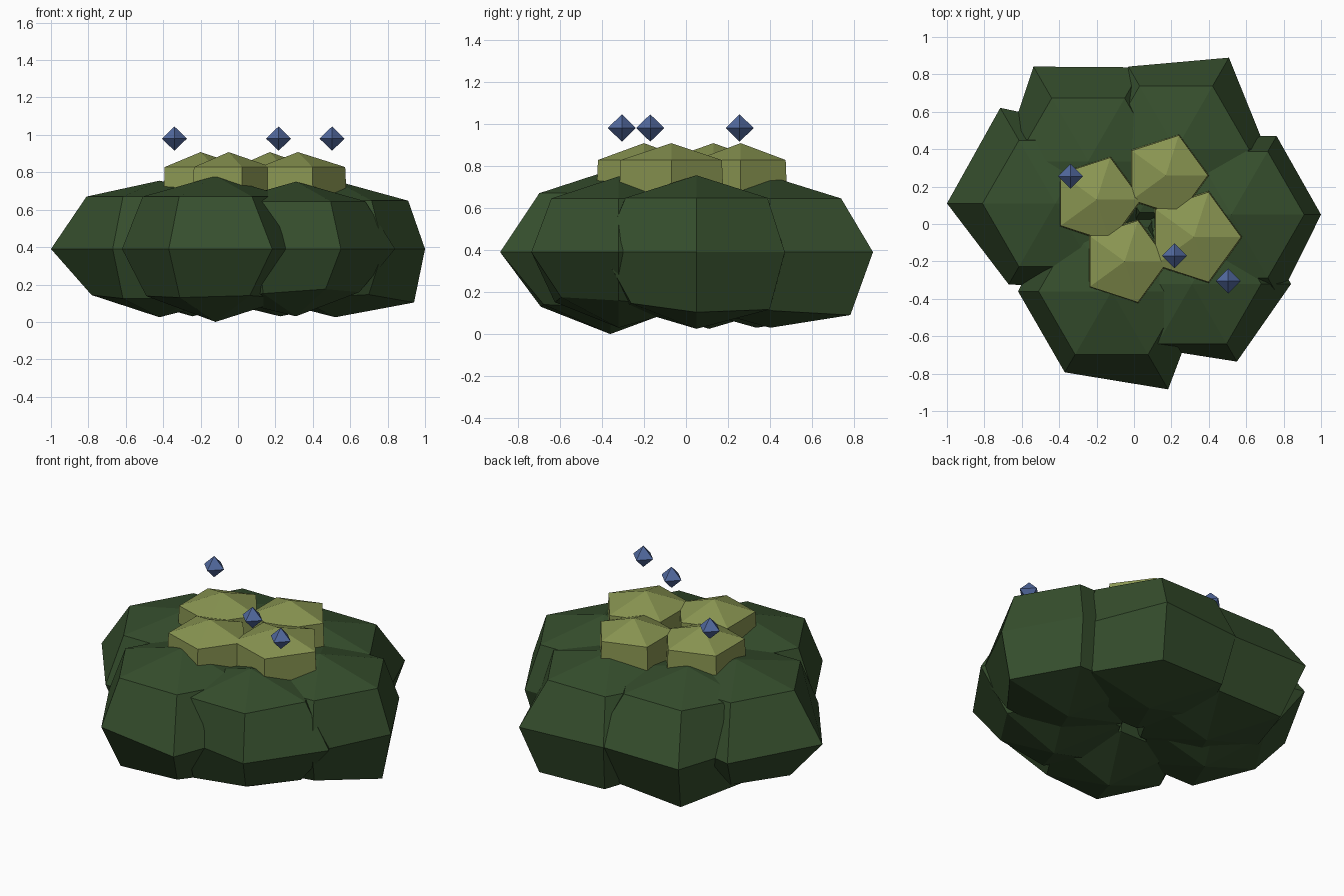
import bpy, bmesh
from math import cos, sin, tau

default_cube = bpy.data.objects.get("Cube")
if default_cube:
    bpy.data.objects.remove(default_cube, do_unlink=True)


def make_material(name, rgb):
    mat = bpy.data.materials.new(name)
    mat.use_nodes = True
    color = (*rgb, 1)
    mat.diffuse_color = color
    bsdf = next(n for n in mat.node_tree.nodes if n.type == "BSDF_PRINCIPLED")
    bsdf.inputs["Base Color"].default_value = color
    bsdf.inputs["Roughness"].default_value = 0.9
    return mat


def make_blob(name, center, bottom, top, rings, mat):
    """Closed faceted blob: each ring is a list of (radius, z), one per corner."""
    bm = bmesh.new()
    low, high = (bm.verts.new((0, 0, z)) for z in (bottom, top))
    n = len(rings[0])
    loops = [[bm.verts.new((r * cos(tau * i / n), r * sin(tau * i / n), z))
              for i, (r, z) in enumerate(ring)] for ring in rings]
    for i in range(n):
        j = (i + 1) % n
        bm.faces.new((low, loops[0][j], loops[0][i]))
        for a, b in zip(loops, loops[1:]):
            bm.faces.new((a[i], a[j], b[j], b[i]))
        bm.faces.new((high, loops[-1][i], loops[-1][j]))
    bmesh.ops.recalc_face_normals(bm, faces=bm.faces)
    mesh = bpy.data.meshes.new(name)
    bm.to_mesh(mesh)
    bm.free()
    mesh.materials.append(mat)
    obj = bpy.data.objects.new(name, mesh)
    obj.location = (*center, 0)
    bpy.context.collection.objects.link(obj)


dark_green = make_material("dark_leaf_green", (0.036, 0.076, 0.026))
olive = make_material("olive_green", (0.25, 0.30, 0.083))
blue = make_material("berry_blue", (0.084, 0.142, 0.345))

# Six large leaf clumps: center, half height, upper ring (radius, z),
# waist radii, and growth of each lower corner
clumps = {
    "front": ((-0.12, -0.36), 0.39, (0.39, 0.67),
              (0.5, 0.53, 0.53, 0.5, 0.5, 0.605), (1, 1, 1, 0.95, 0.98, 0.94)),
    "front_left": ((0.31, -0.32), 0.36, (0.37, 0.645),
                   (0.53, 0.5, 0.53, 0.5, 0.4, 0.48), (0.87, 1, 1, 1, 0.9, 0.81)),
    "left": ((0.52, 0.05), 0.365, (0.39, 0.648),
             (0.48, 0.485, 0.49, 0.53, 0.53, 0.515), (1.08, 1.03, 1, 1, 1, 0.92)),
    "back_left": ((0.225, 0.40), 0.36, (0.39, 0.645),
                  (0.48, 0.565, 0.51, 0.53, 0.53, 0.53), (1.05, 1.13, 1.1, 1, 1, 1)),
    "back_right": ((-0.245, 0.335), 0.36, (0.39, 0.66),
                   (0.53, 0.58, 0.585, 0.46, 0.53, 0.53), (1, 1.05, 1.12, 0.95, 1, 1)),
    "right": ((-0.42, 0.11), 0.365, (0.39, 0.67),
              (0.53, 0.46, 0.59, 0.58, 0.5, 0.53), (1, 1, 0.9, 0.93, 1, 1)),
}
WAIST = 0.39
for side, (center, half, upper, waist, growth) in clumps.items():
    make_blob(f"leaf_clump_{side}", center, WAIST - half, WAIST + half,
              [[(0.39 * k, WAIST - 0.265 * k) for k in growth],
               [(r, WAIST) for r in waist], [upper] * 6], dark_green)

# Four lighter five-sided tufts on top
tufts = {
    "front": ((-0.05, -0.2), 0.23),
    "left": ((0.32, -0.07), 0.253),
    "back": ((0.17, 0.26), 0.225),
    "right": ((-0.2, 0.13), 0.237),
}
for side, (center, radius) in tufts.items():
    make_blob(f"top_tuft_{side}", center, 0.59, 0.908,
              [[(radius * 1.03, 0.67)] * 5, [(radius, 0.828)] * 5], olive)

# Three floating berries
for i, center in enumerate([(-0.34, 0.255), (0.217, -0.17), (0.503, -0.305)], 1):
    make_blob(f"berry_{i}", center, 0.915, 1.045, [[(0.067, 0.98)] * 4], blue)
